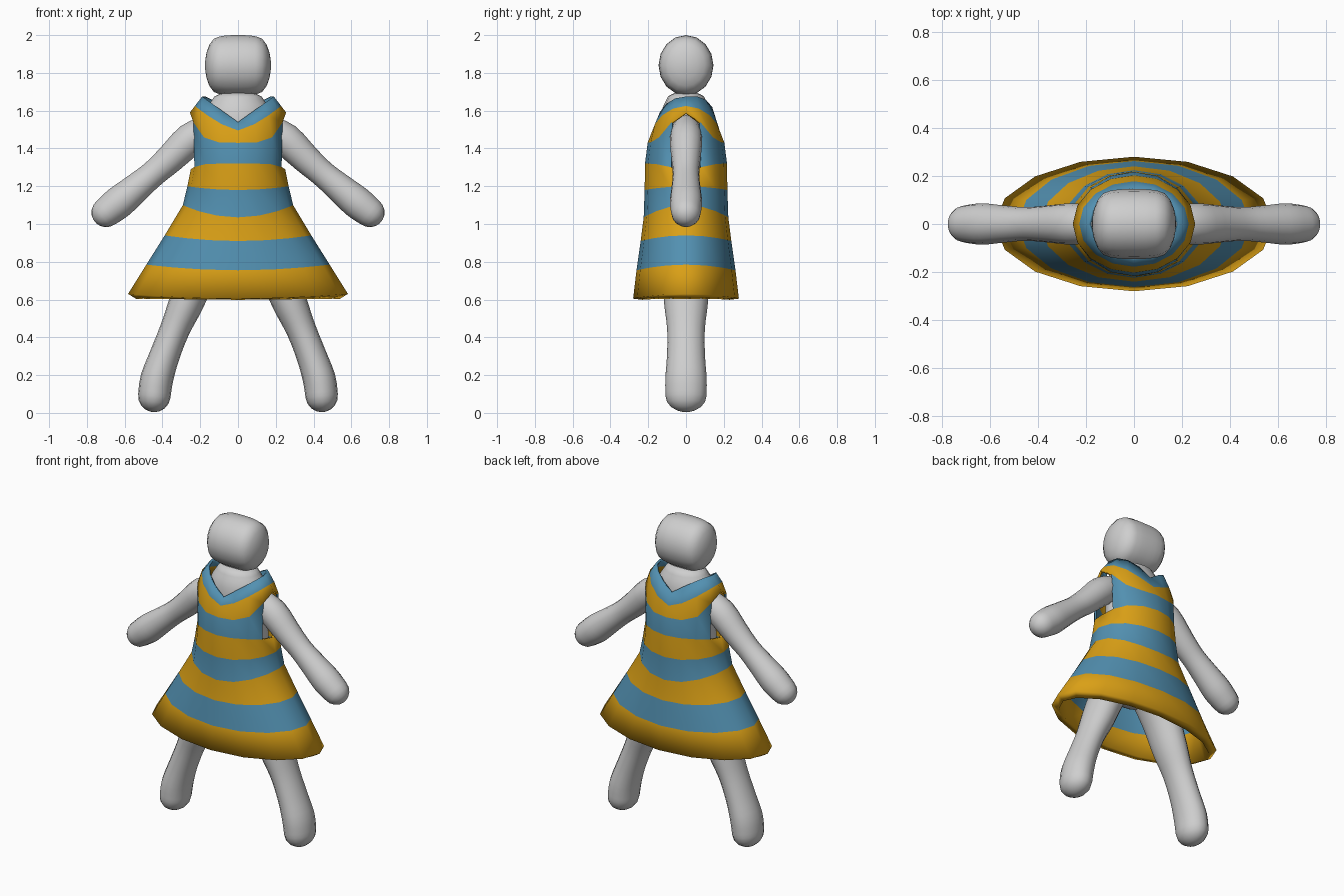
import bpy, bmesh, math
from mathutils import Vector

if "Cube" in bpy.data.objects:
    bpy.data.objects.remove(bpy.data.objects["Cube"])

SIDES = 16


def material(name, rgb):
    m = bpy.data.materials.new(name)
    m.diffuse_color = (*rgb, 1)
    m.use_nodes = True
    m.node_tree.nodes["Principled BSDF"].inputs["Base Color"].default_value = m.diffuse_color
    return m


grey = material("cloth_grey", (0.62, 0.62, 0.62))
blue = material("stripe_blue", (0.085, 0.28, 0.44))
gold = material("stripe_gold", (0.70, 0.35, 0.008))


def finish(bm, name, mats, angle=50):
    bmesh.ops.recalc_face_normals(bm, faces=bm.faces)
    me = bpy.data.meshes.new(name)
    bm.to_mesh(me)
    bm.free()
    for m in mats:
        me.materials.append(m)
    ob = bpy.data.objects.new(name, me)
    bpy.context.collection.objects.link(ob)
    bpy.ops.object.select_all(action='DESELECT')
    ob.select_set(True)
    bpy.context.view_layer.objects.active = ob
    bpy.ops.object.shade_smooth_by_angle(angle=math.radians(angle))
    return ob


def spline(p, steps=3):
    """Smooth the list of (x, z, radius) points."""
    p = [Vector(q) for q in p]
    out = []
    for i in range(len(p) - 1):
        a, b, c, d = p[max(i - 1, 0)], p[i], p[i + 1], p[min(i + 2, len(p) - 1)]
        for k in range(steps):
            t = k / steps
            out.append(0.5 * (2 * b + (c - a) * t + (2 * a - 5 * b + 4 * c - d) * t * t
                              + (3 * b - a - 3 * c + d) * t ** 3))
    return out + [p[-1]]


def limb(name, points, depth=1.0, dome=1.0):
    """Round tube along a path in the xz plane, with a domed cap at each end."""
    pts = spline(points)
    rings = []
    for i, p in enumerate(pts):
        d = pts[min(i + 1, len(pts) - 1)] - pts[max(i - 1, 0)]
        rings.append((Vector((p.x, 0, p.y)), Vector((d.x, 0, d.y)).normalized(), p.z))

    def cap(ring, sign):
        c, t, r = ring
        return [(c + t * sign * dome * r * math.sin(f), t, r * math.cos(f))
                for f in (math.radians(a) for a in (22, 44, 64, 80))]
    tip0, tip1 = (rings[0][0] - rings[0][1] * dome * rings[0][2],
                  rings[-1][0] + rings[-1][1] * dome * rings[-1][2])
    rings = cap(rings[0], -1)[::-1] + rings + cap(rings[-1], 1)
    bm = bmesh.new()
    rows = []
    for c, t, r in rings:
        n = t.cross(Vector((0, 1, 0)))
        rows.append([bm.verts.new(c + n * r * math.cos(a) + Vector((0, depth * r * math.sin(a), 0)))
                     for a in (2 * math.pi * k / SIDES for k in range(SIDES))])
    for a, b in zip(rows, rows[1:]):
        for k in range(SIDES):
            j = (k + 1) % SIDES
            bm.faces.new((a[k], a[j], b[j], b[k]))
    for row, tip in ((rows[0], tip0), (rows[-1], tip1)):
        v = bm.verts.new(tip)
        for k in range(SIDES):
            bm.faces.new((row[k], row[(k + 1) % SIDES], v))
    return finish(bm, name, [grey], 80)


# Head: drum lying along x with softly domed ends
limb("head", [(-0.10, 1.84, 0.152), (-0.05, 1.84, 0.159), (0.05, 1.84, 0.159), (0.10, 1.84, 0.152)],
     depth=0.91, dome=0.49)

# Torso with sloping shoulders and short neck
limb("torso", [(0, 0.85, 0.19), (0, 1.1, 0.20), (0, 1.4, 0.185), (0, 1.54, 0.18),
               (0, 1.61, 0.165), (0, 1.66, 0.135)], depth=0.76, dome=0.3)

# Arms and legs
for side, s in (("left", -1), ("right", 1)):
    limb(side + "_arm", [(s * x, z, r) for x, z, r in (
        (0.15, 1.51, 0.07), (0.25, 1.45, 0.086), (0.36, 1.345, 0.077), (0.45, 1.265, 0.070),
        (0.54, 1.19, 0.077), (0.63, 1.115, 0.086), (0.697, 1.062, 0.079))])
    limb(side + "_leg", [(s * x, z, r) for x, z, r in (
        (0.13, 0.90, 0.11), (0.21, 0.74, 0.10), (0.275, 0.58, 0.092), (0.335, 0.44, 0.079),
        (0.39, 0.30, 0.080), (0.43, 0.18, 0.087), (0.443, 0.09, 0.086))], depth=1.26)

# Dress rings: front height, side height, curve power, half width, half depth
RINGS = [(1.54, 1.675, 1.0, 0.190, 0.150),
         (1.495, 1.625, 1.4, 0.228, 0.178),
         (1.43, 1.59, 5.0, 0.255, 0.203),
         (1.32, 1.29, 6.0, 0.250, 0.217),
         (1.18, 1.20, 2.0, 0.268, 0.219),
         (1.035, 1.10, 2.0, 0.292, 0.224),
         (0.91, 0.94, 2.0, 0.388, 0.240),
         (0.755, 0.785, 2.0, 0.485, 0.262),
         (0.605, 0.63, 2.0, 0.582, 0.280)]
bm = bmesh.new()
rows = []
for i, (zf, zs, p, w, d) in enumerate(RINGS):
    row = []
    for k in range(SIDES):
        a = 2 * math.pi * k / SIDES
        sx, cy = math.sin(a), -math.cos(a)
        back = 0.03 * max(cy, 0) if i == 0 else 0    # shallower neckline behind
        row.append(bm.verts.new((w * sx, d * cy, zf + back + (zs - zf) * abs(sx) ** p)))
    rows.append(row)
for i, (a, b) in enumerate(zip(rows, rows[1:])):
    for k in range(SIDES):
        if i == 2 and k in (3, 4, 11, 12):           # armholes
            continue
        j = (k + 1) % SIDES
        bm.faces.new((a[k], b[k], b[j], a[j])).material_index = i % 2
dress = finish(bm, "dress", [blue, gold])
if dress.data.polygons[0].normal.dot(dress.data.polygons[0].center) < 0:
    dress.data.flip_normals()

# Cloth thickness, widest at the hem
group = dress.vertex_groups.new(name="thickness")
last = SIDES * (len(RINGS) - 1)
group.add(list(range(last)), 0.3, 'REPLACE')
group.add(list(range(last, last + SIDES)), 1.0, 'REPLACE')
shell = dress.modifiers.new("thickness", 'SOLIDIFY')
shell.thickness = 0.05
shell.offset = -1
shell.vertex_group = group.name
